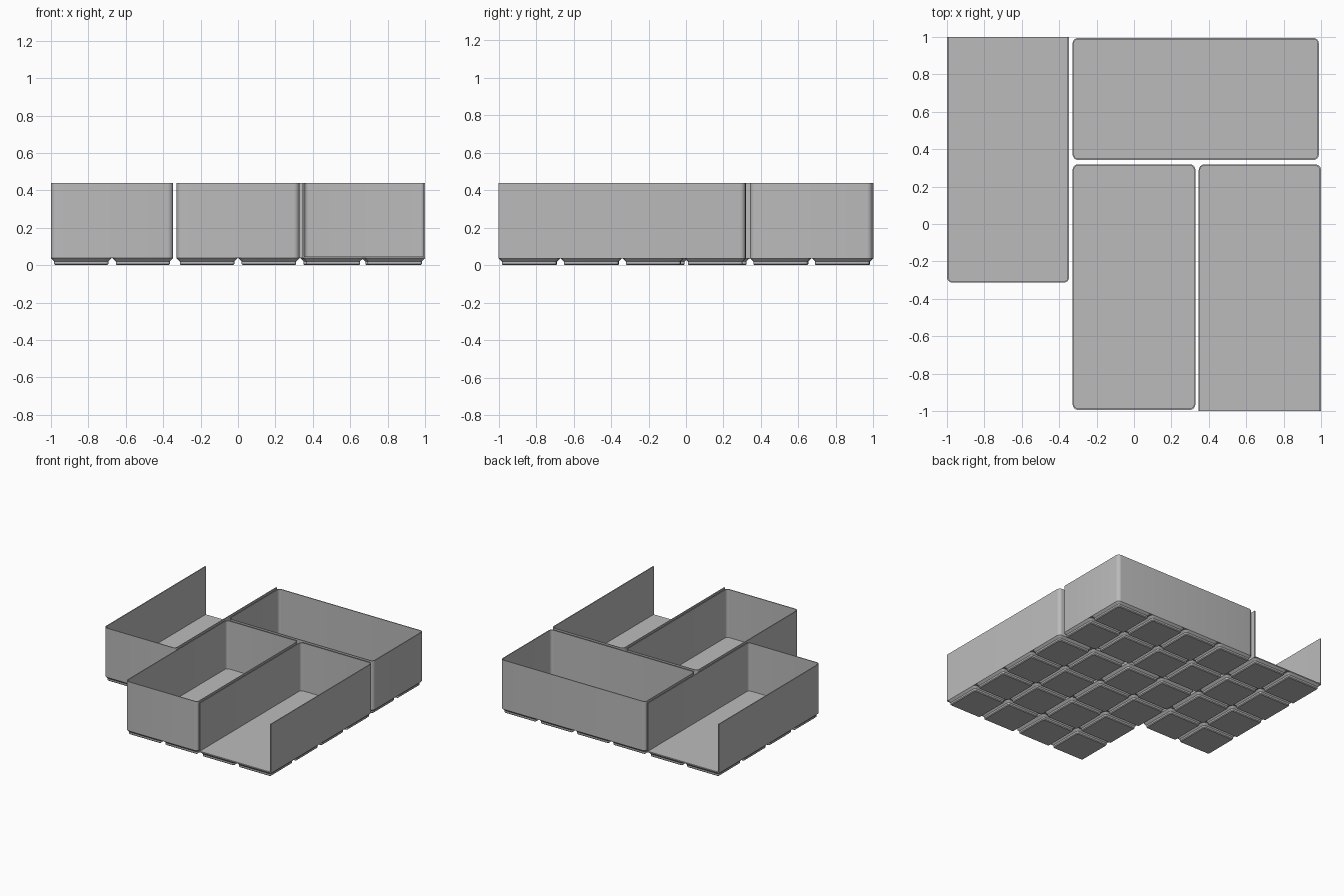
import bpy, bmesh, math
from mathutils import Vector

cube = bpy.data.objects.get("Cube")
if cube:
    bpy.data.objects.remove(cube, do_unlink=True)

HEIGHT, FOOT_H, FLOOR_Z = 0.44, 0.037, 0.046
WALL, RADIUS = 0.0075, 0.0295
GAP = 0.006  # gap between neighbouring feet of one tray

grey = bpy.data.materials.new("light_grey")
grey.use_nodes = True
grey.diffuse_color = (0.5, 0.5, 0.5, 1)
grey.node_tree.nodes["Principled BSDF"].inputs["Base Color"].default_value = (0.5, 0.5, 0.5, 1)


def ring(bm, box, inset, radius, z, steps=6):
    """Rounded rectangle of vertices, inset from the box."""
    x0, x1, y0, y1 = box
    corners = [(x1, y1, -1, -1), (x0, y1, 1, -1), (x0, y0, 1, 1), (x1, y0, -1, 1)]
    verts = []
    for i, (x, y, sx, sy) in enumerate(corners):
        cx, cy = x + sx * (inset + radius), y + sy * (inset + radius)
        for s in range(steps + 1):
            a = math.pi / 2 * (i + s / steps)
            verts.append(bm.verts.new((cx + radius * math.cos(a), cy + radius * math.sin(a), z)))
    return verts


def loft(bm, rings):
    for low, high in zip(rings, rings[1:]):
        n = len(low)
        for i in range(n):
            j = (i + 1) % n
            bm.faces.new((low[i], low[j], high[j], high[i]))


def finish(bm, name):
    bmesh.ops.recalc_face_normals(bm, faces=bm.faces)
    mesh = bpy.data.meshes.new(name)
    bm.to_mesh(mesh)
    bm.free()
    mesh.materials.append(grey)
    obj = bpy.data.objects.new(name, mesh)
    bpy.context.collection.objects.link(obj)
    bpy.ops.object.select_all(action='DESELECT')
    obj.select_set(True)
    bpy.context.view_layer.objects.active = obj
    bpy.ops.object.shade_smooth_by_angle(angle=math.radians(30))


def tray_body(name, box, open_side):
    """Thin-walled tray; open_side is -1 (front), 1 (back) or 0 (closed)."""
    x0, x1, y0, y1 = box
    # An open tray is made too long, then sliced off square
    long_box = (x0, x1, y0 - 0.1 * (open_side < 0), y1 + 0.1 * (open_side > 0))
    bm = bmesh.new()
    inner_r = RADIUS - WALL
    rings = [ring(bm, long_box, 0, RADIUS, FOOT_H),
             ring(bm, long_box, 0, RADIUS, HEIGHT),
             ring(bm, long_box, WALL, inner_r, HEIGHT),
             ring(bm, long_box, WALL, inner_r, FLOOR_Z)]
    loft(bm, rings)
    bm.faces.new(rings[0][::-1])
    bm.faces.new(rings[-1])
    if open_side:
        cut_y = y1 if open_side > 0 else y0
        cut = bmesh.ops.bisect_plane(
            bm, geom=bm.verts[:] + bm.edges[:] + bm.faces[:],
            plane_co=Vector((0, cut_y, 0)), plane_no=Vector((0, open_side, 0)),
            clear_outer=True)
        edges = [e for e in cut["geom_cut"] if isinstance(e, bmesh.types.BMEdge)]
        bmesh.ops.triangle_fill(bm, edges=edges, use_beauty=True)
    finish(bm, name + "_body")


def tray_feet(name, box, nx, ny):
    """Grid of stepped, chamfered feet under a tray."""
    x0, x1, y0, y1 = box
    px, py = (x1 - x0 + GAP) / nx, (y1 - y0 + GAP) / ny
    # inset, corner radius and height of each step
    profile = [(0.023, 0.0063, 0), (0.017, 0.0126, 0.0063),
               (0.017, 0.0126, 0.0204), (0, RADIUS, FOOT_H)]
    bm = bmesh.new()
    for i in range(nx):
        for j in range(ny):
            fx, fy = x0 + i * px, y0 + j * py
            cell = (fx, fx + px - GAP, fy, fy + py - GAP)
            rings = [ring(bm, cell, inset, r, z) for inset, r, z in profile]
            loft(bm, rings)
            bm.faces.new(rings[0][::-1])
            bm.faces.new(rings[-1])
    finish(bm, name + "_feet")


# name, (x0, x1, y0, y1), feet across, feet deep, open side
trays = [
    ("right_open_tray", (-1.0, -0.347, -0.314, 1.0), 2, 4, 1),
    ("back_tray", (-0.328, 0.988, 0.342, 0.995), 4, 2, 0),
    ("middle_tray", (-0.328, 0.328, -0.994, 0.319), 2, 4, 0),
    ("left_open_tray", (0.346, 1.0, -1.0, 0.318), 2, 4, -1),
]
for name, box, nx, ny, side in trays:
    tray_body(name, box, side)
    tray_feet(name, box, nx, ny)
